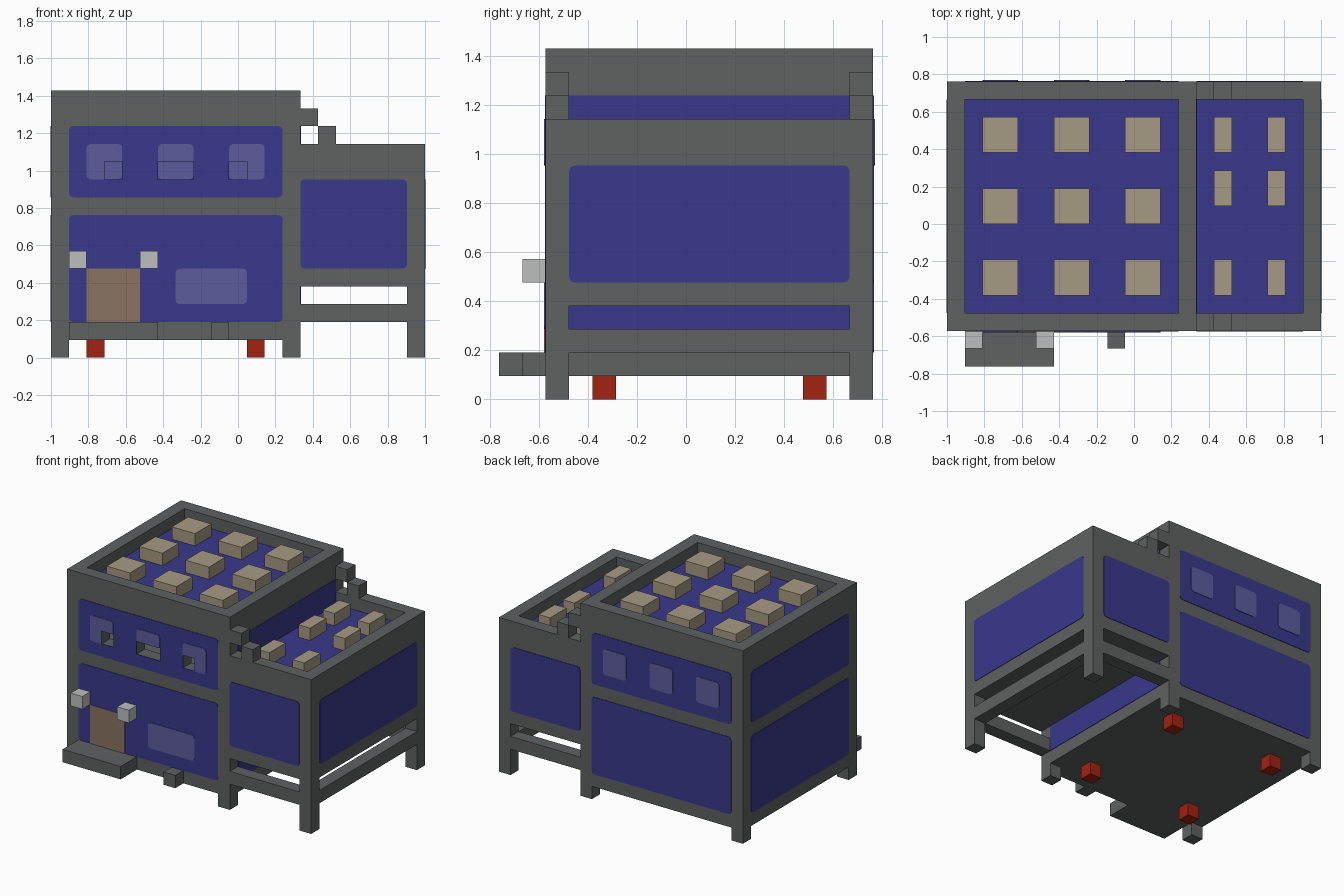
import bpy, bmesh
from mathutils import Vector

cube = bpy.data.objects.get("Cube")
if cube:
    bpy.data.objects.remove(cube, do_unlink=True)

U = 2 / 21                      # one building block
CENTRE = Vector((10.5, 8, 0))
LIFT = 0.04                     # plate thickness in blocks


def material(name, *srgb):
    m = bpy.data.materials.new(name)
    m.use_nodes = True
    col = [((c / 255 + 0.055) / 1.055) ** 2.4 for c in srgb] + [1]
    m.diffuse_color = col
    m.node_tree.nodes["Principled BSDF"].inputs["Base Color"].default_value = col
    return m


GREY = material("concrete grey", 94, 98, 97)
BLUE = material("panel blue", 58, 56, 140)
GLASS = material("window lavender", 92, 92, 158)
SAND = material("roof unit sand", 166, 154, 131)
BROWN = material("door brown", 138, 115, 98)
RED = material("foot red", 162, 35, 17)
PALE = material("lamp pale grey", 188, 190, 189)


def box(name, x, y, z, mat, round_axis=None, radius=0.25):
    """Box between (min, max) pairs in blocks, optionally rounding edges along one axis."""
    bm = bmesh.new()
    bmesh.ops.create_cube(bm, size=1)
    for v in bm.verts:
        p = Vector(r[0] if c < 0 else r[1] for c, r in zip(v.co, (x, y, z)))
        v.co = (p - CENTRE) * U
    if round_axis is not None:
        edges = [e for e in bm.edges
                 if abs((e.verts[0].co - e.verts[1].co).normalized()[round_axis]) > 0.9]
        bmesh.ops.bevel(bm, geom=edges, offset=radius * U, segments=3,
                        profile=0.5, affect='EDGES')
    me = bpy.data.meshes.new(name)
    bm.to_mesh(me)
    bm.free()
    me.materials.append(mat)
    ob = bpy.data.objects.new(name, me)
    bpy.context.scene.collection.objects.link(ob)
    return ob


def cut(ob, x, y, z):
    """Subtract a box from an object."""
    cutter = box("cutter", x, y, z, GREY)
    cutter.hide_render = True
    mod = ob.modifiers.new("cut", 'BOOLEAN')
    mod.operation, mod.solver, mod.object = 'DIFFERENCE', 'EXACT', cutter
    bpy.context.view_layer.objects.active = ob
    bpy.ops.object.modifier_apply(modifier=mod.name)
    bpy.data.objects.remove(cutter, do_unlink=True)


def plate(name, side, a, z, mat, layer=1, round_it=True):
    """Thin rounded plate on an outer wall."""
    t = LIFT * layer
    x, y, axis = {"front": (a, (2 - t, 2), 1), "back": (a, (16, 16 + t), 1),
                  "left": ((21, 21 + t), a, 0), "right": ((-t, 0), a, 0)}[side]
    return box(name, x, y, z, mat, axis if round_it else None)


DEPTH = (3, 15)                 # inner extent between front and back walls
ENDS = ((2, 3), (15, 16))       # front and back wall thickness
STOREYS = (("lower", (2, 8)), ("upper", (9, 13)))

# Main hall with roof recess and hollow upper storey
hall = box("main_hall", (0, 14), (2, 16), (1, 15), GREY)
cut(hall, (1, 13), DEPTH, (14, 16))
cut(hall, (1, 13), DEPTH, (9, 13))
box("main_roof", (1, 13), DEPTH, (14, 14 + LIFT), BLUE)

# Upper-storey interior colours: blue walls, grey floor
hall.data.materials.append(BLUE)
for f in hall.data.polygons:
    c = f.center / U + CENTRE
    if 0.5 < c.x < 13.5 and 2.5 < c.y < 15.5 and 9.1 < c.z < 13.1:
        f.material_index = 1

# Wall panels of the hall
fronts = [hall]
for storey, z in STOREYS:
    for side in ("front", "back"):
        p = plate(f"{side}_{storey}_panel", side, (1, 13), z, BLUE)
        if side == "front" and storey == "upper":
            fronts.append(p)
    plate(f"right_{storey}_panel", "right", DEPTH, z, BLUE)
box("inner_side_panel", (14, 14 + LIFT), DEPTH, (2, 13), BLUE)

# Upper windows, front and back, and the inside of the back ones
for x in (2, 6, 10):
    fronts.append(plate("front_window", "front", (x, x + 2), (10, 12), GLASS, 2))
    plate("back_window", "back", (x, x + 2), (10, 12), GLASS, 2)
    box("inside_window", (x, x + 2), (15 - LIFT, 15), (10, 12), GLASS, 1)

# Broken openings through the front wall
for gap in ((3, 4), (6, 8), (10, 11)):
    for ob in fronts:
        cut(ob, gap, (1, 3.5), (10, 11))

# Ground-floor window, door, lamps and steps
plate("lower_window", "front", (7, 11), (3, 5), GLASS, 2)
plate("door", "front", (2, 5), (2, 5), BROWN, 2, False)
for x in (1, 5):
    box("lamp", (x, x + 1), (1, 2), (5, 6), PALE)
box("porch", (1, 6), (0, 2), (1, 2), GREY)
box("small_step", (9, 10), (1, 2), (1, 2), GREY)

# Annex with roof recess and panels
annex = box("annex", (14, 21), (2, 16), (4, 12), GREY)
cut(annex, (13, 20), DEPTH, (11, 13))
box("annex_roof", (14, 20), DEPTH, (11, 11 + LIFT), BLUE)
for side in ("front", "back"):
    plate(f"annex_{side}_panel", side, (14, 20), (5, 10), BLUE)
plate("annex_left_panel", "left", DEPTH, (5, 10), BLUE)

# Legs, annex rails and stepped blocks at front and back
for y in ENDS:
    for x in (0, 13):
        box("hall_leg", (x, x + 1), y, (0, 1), GREY)
    box("annex_post", (20, 21), y, (0, 4), GREY)
    box("annex_rail", (14, 20), y, (2, 3), GREY)
    box("high_step_block", (14, 15), y, (13, 14), GREY)
    box("low_step_block", (15, 16), y, (12, 13), GREY)
box("annex_side_rail", (20, 21), DEPTH, (2, 3), GREY)

# Red feet under the hall
for x in (2, 11):
    for y in (4, 13):
        box("red_foot", (x, x + 1), (y, y + 1), (0, 1), RED)

# Roof units
for y in (4, 8, 12):
    for x in (2, 6, 10):
        box("hall_roof_unit", (x, x + 2), (y, y + 2), (14, 15), SAND)
for y in (4, 9, 12):
    for x in (15, 18):
        box("annex_roof_unit", (x, x + 1), (y, y + 2), (11, 12), SAND)
